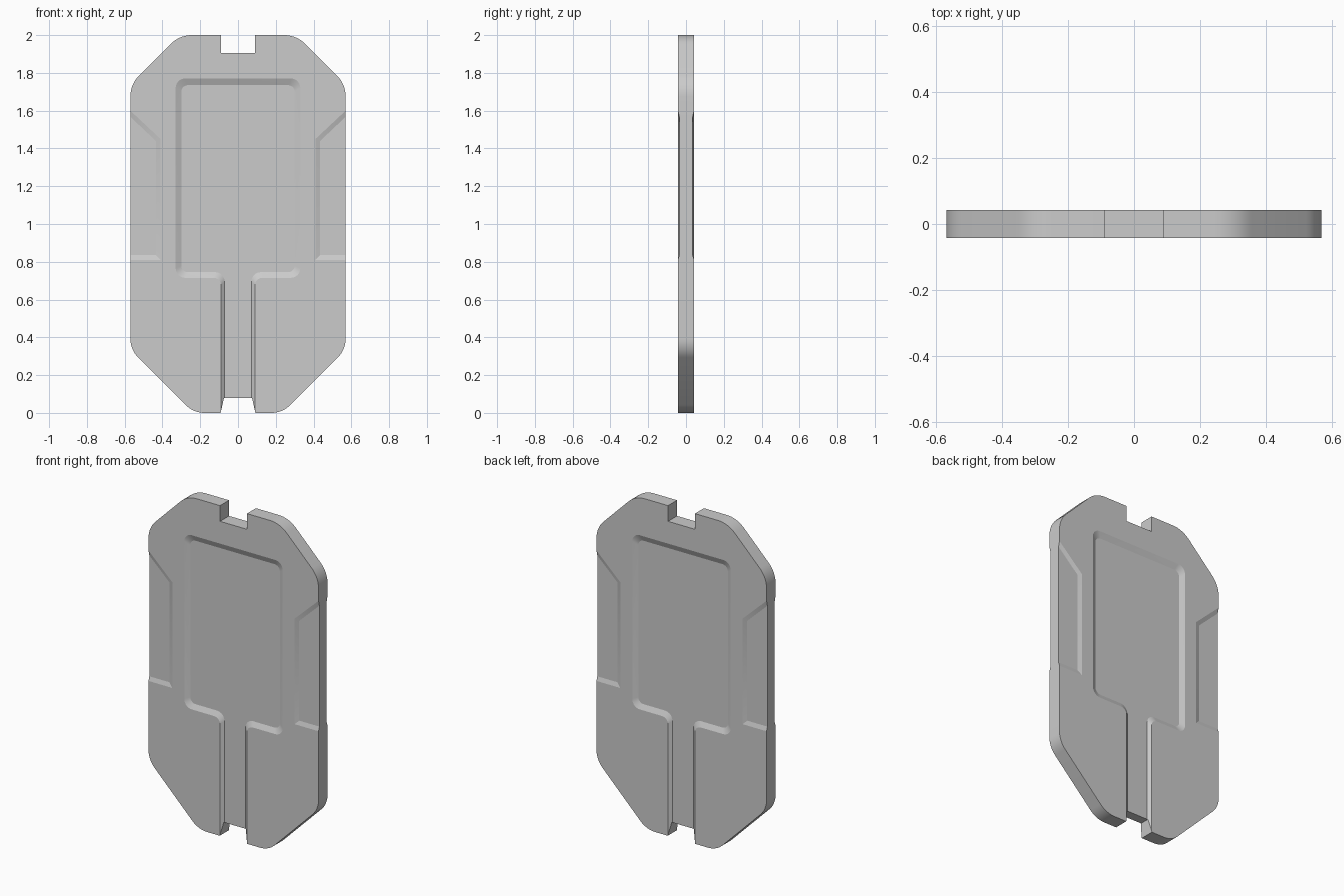
import bpy, bmesh, math
from mathutils import Vector

if "Cube" in bpy.data.objects:
    bpy.data.objects.remove(bpy.data.objects["Cube"])

HALF = 0.043       # half thickness of the plate
PANEL_DEPTH = 0.015
SIDE_DEPTH = 0.008


def rounded(points, segments=8):
    """Closed outline from (x, z, radius) corners, with filleted corners."""
    out, n = [], len(points)
    for i, (x, z, r) in enumerate(points):
        p = Vector((x, z))
        if r == 0:
            out.append(p)
            continue
        a = (Vector(points[i - 1][:2]) - p).normalized()
        b = (Vector(points[(i + 1) % n][:2]) - p).normalized()
        half = a.angle(b) / 2
        centre = p + (a + b).normalized() * (r / math.sin(half))
        start = p + a * (r / math.tan(half)) - centre
        end = p + b * (r / math.tan(half)) - centre
        sweep = start.angle(end)
        for k in range(segments + 1):
            t = k / segments
            out.append(centre + (start * math.sin((1 - t) * sweep)
                                 + end * math.sin(t * sweep)) / math.sin(sweep))
    return out


def mirrored(half):
    return half + [(-x, z, r) for x, z, r in reversed(half)]


def loft(name, layers):
    """Solid skinned through (y, outline) layers with matching point counts."""
    bm = bmesh.new()
    rings = [[bm.verts.new((p.x, y, p.y)) for p in pts] for y, pts in layers]
    n = len(rings[0])
    for lo, hi in zip(rings, rings[1:]):
        for i in range(n):
            j = (i + 1) % n
            bm.faces.new((lo[i], lo[j], hi[j], hi[i]))
    bm.faces.new(rings[0])
    bm.faces.new(rings[-1])
    bmesh.ops.recalc_face_normals(bm, faces=bm.faces)
    mesh = bpy.data.meshes.new(name)
    bm.to_mesh(mesh)
    bm.free()
    obj = bpy.data.objects.new(name, mesh)
    bpy.context.collection.objects.link(obj)
    return obj


def cut(target, rim, floor, depth, side):
    """Sink a sloped-wall recess into the front (-1) or back (+1) face."""
    cutter = loft("recess_cutter", [(side * (HALF + 0.03), rim), (side * HALF, rim),
                                    (side * (HALF - depth), floor)])
    cutter.hide_render = True
    mod = target.modifiers.new("recess", 'BOOLEAN')
    mod.operation = 'DIFFERENCE'
    mod.solver = 'EXACT'
    mod.object = cutter
    bpy.context.view_layer.objects.active = target
    bpy.ops.object.modifier_apply(modifier=mod.name)
    bpy.data.objects.remove(cutter)


# Plate: chamfered outline with a notch at each end
outline = rounded(mirrored([
    (0.074, 0.08, 0), (0.092, 0, 0), (0.235, 0, 0.14), (0.57, 0.335, 0.14),
    (0.57, 1.74, 0.16), (0.31, 2.0, 0.16), (0.09, 2.0, 0), (0.09, 1.905, 0)]))
plate = loft("plate", [(-HALF, outline), (HALF, outline)])

# Central panel with the channel running down to the lower notch
panel_rim = rounded(mirrored([(0.09, -0.1, 0), (0.09, 0.715, 0.04),
                              (0.33, 0.715, 0.05), (0.33, 1.77, 0.05)]))
panel_floor = rounded(mirrored([(0.071, -0.1, 0), (0.071, 0.745, 0.05),
                                (0.30, 0.745, 0.035), (0.30, 1.735, 0.035)]))

# Shallow grip recesses on the side edges
grip_rim = [(0.41, 0.81), (0.7, 0.81), (0.7, 1.722), (0.41, 1.45)]
grip_floor = [(0.435, 0.835), (0.7, 0.835), (0.7, 1.69), (0.435, 1.44)]

for side in (-1, 1):
    cut(plate, panel_rim, panel_floor, PANEL_DEPTH, side)
    for s in (-1, 1):
        cut(plate, [Vector((s * x, z)) for x, z in grip_rim],
            [Vector((s * x, z)) for x, z in grip_floor], SIDE_DEPTH, side)

bpy.ops.object.select_all(action='DESELECT')
plate.select_set(True)
bpy.context.view_layer.objects.active = plate
bpy.ops.object.shade_smooth_by_angle(angle=math.radians(15))
